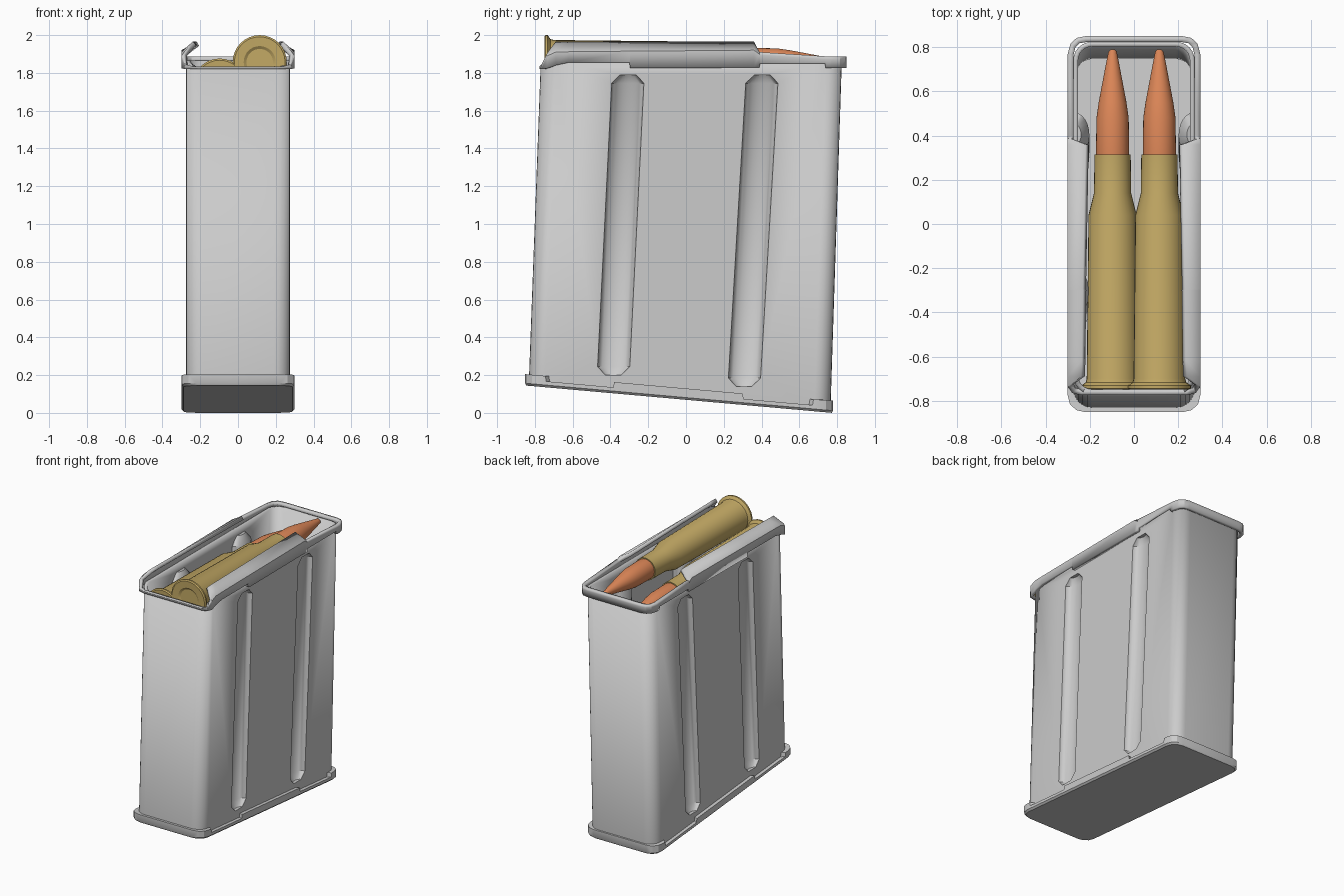
import bpy, bmesh
from math import sin, cos, pi, radians

if "Cube" in bpy.data.objects:
    bpy.data.objects.remove(bpy.data.objects["Cube"])


def make(name, verts, faces, color=None):
    me = bpy.data.meshes.new(name)
    me.from_pydata(verts, [], faces)
    ob = bpy.data.objects.new(name, me)
    bpy.context.collection.objects.link(ob)
    if color:
        mat = bpy.data.materials.get(color[0]) or bpy.data.materials.new(color[0])
        mat.diffuse_color = color[1]
        mat.use_nodes = True
        mat.node_tree.nodes["Principled BSDF"].inputs["Base Color"].default_value = mat.diffuse_color
        me.materials.append(mat)
    return ob


def smooth(ob, angle=35):
    bpy.ops.object.select_all(action='DESELECT')
    ob.select_set(True)
    bpy.context.view_layer.objects.active = ob
    bpy.ops.object.shade_smooth_by_angle(angle=radians(angle))


def loft(name, rings, color=None):
    # closed rings, counter-clockwise from above, capped at both ends
    n = len(rings[0])
    verts = [p for r in rings for p in r]
    faces = [(k*n + i, k*n + (i+1) % n, (k+1)*n + (i+1) % n, (k+1)*n + i)
             for k in range(len(rings)-1) for i in range(n)]
    faces += [tuple(reversed(range(n))), tuple(range(len(verts)-n, len(verts)))]
    return make(name, verts, faces, color)


def strip(name, rows, extra=()):
    # open grid of quads, mirrored across x
    n = len(rows[0])
    verts = [p for r in rows for p in r]
    faces = [(k*n + i, k*n + i+1, (k+1)*n + i+1, (k+1)*n + i)
             for k in range(len(rows)-1) for i in range(n-1)]
    ob = make(name, verts, faces + list(extra))
    ob.modifiers.new("mirror", 'MIRROR')
    return ob


def round_rect(hx, y0, y1, r, z, seg=6):
    pts = []
    for cx, cy, a0 in ((hx-r, y1-r, 0), (r-hx, y1-r, 90), (r-hx, y0+r, 180), (hx-r, y0+r, 270)):
        for i in range(seg+1):
            a = radians(a0 + 90*i/seg)
            x, y = cx + r*cos(a), cy + r*sin(a)
            pts.append((x, y, z(y)))
    return pts


def base_z(y):
    return 0.145 - 0.0892*(y + 0.85)


# Leaning box body
body = loft("magazine_body", [
    round_rect(0.275, -0.832, 0.765, 0.085, lambda y: base_z(y) + 0.02),
    round_rect(0.275, -0.77, 0.825, 0.085, lambda y: 1.83 + min(0.035, (y + 0.77)*0.5))])

# Pressed grooves on both sides
for y0, y1, z0, z1 in ((-0.385, -0.306, 0.20, 1.79), (0.307, 0.404, 0.14, 1.79)):
    for side in (-1, 1):
        rings = []
        for z, s in ((z0, 0.5), (z0+0.045, 1), (z1-0.045, 1), (z1, 0.5)):
            yc = y0 + (y1-y0)*(z-z0)/(z1-z0)
            rings.append([(side*0.278 + 0.055*s*cos(2*pi*i/24),
                           yc + 0.086*s*sin(2*pi*i/24), z) for i in range(24)])
        cutter = loft("groove_cutter", rings)
        cutter.hide_render = True
        cutter.hide_set(True)
        mod = body.modifiers.new("groove", 'BOOLEAN')
        mod.operation = 'DIFFERENCE'
        mod.solver = 'EXACT'
        mod.object = cutter
bpy.context.view_layer.update()
dg = bpy.context.evaluated_depsgraph_get()
cut = bpy.data.meshes.new_from_object(body.evaluated_get(dg))
body.modifiers.clear()
body.data = cut
for ob in [o for o in bpy.data.objects if o.name.startswith("groove_cutter")]:
    bpy.data.objects.remove(ob)

# Open the top and give the walls thickness
bm = bmesh.new()
bm.from_mesh(cut)
top = [f for f in bm.faces if f.calc_center_median().z > 1.815 and f.normal.z > 0.5]
bmesh.ops.delete(bm, geom=top, context='FACES')
bm.to_mesh(cut)
bm.free()
smooth(body)
sol = body.modifiers.new("wall", 'SOLIDIFY')
sol.thickness, sol.offset = 0.022, -1

# Rim and feed lips: x, y, bottom z, fold z, top z, inward lean
rim = [(0, -.775, 1.82, 1.833, 1.835, 0), (.24, -.775, 1.82, 1.833, 1.835, 0),
       (.28, -.765, 1.82, 1.84, 1.845, 0), (.30, -.735, 1.825, 1.89, 1.905, .01),
       (.30, -.69, 1.84, 1.91, 1.966, .06), (.30, -.62, 1.855, 1.912, 1.967, .062),
       (.30, -.30, 1.855, 1.915, 1.967, .067), (.30, -.295, 1.825, 1.915, 1.967, .067),
       (.30, .36, 1.828, 1.92, 1.966, .08), (.30, .388, 1.828, 1.9, 1.912, .01),
       (.30, .393, 1.85, 1.895, 1.91, 0), (.30, .735, 1.85, 1.872, 1.888, 0),
       (.30, .74, 1.825, 1.872, 1.888, 0), (.30, .77, 1.825, 1.87, 1.886, 0),
       (.288, .815, 1.825, 1.87, 1.886, 0), (.26, .842, 1.825, 1.87, 1.886, 0),
       (.22, .85, 1.825, 1.87, 1.886, 0), (0, .85, 1.825, 1.87, 1.886, 0)]
lips = strip("rim_and_feed_lips", [[(x, y, b) for x, y, b, m, t, s in rim],
                                   [(x, y, m) for x, y, b, m, t, s in rim],
                                   [(x - s, y, t) for x, y, b, m, t, s in rim]])
smooth(lips, 25)
sol = lips.modifiers.new("sheet", 'SOLIDIFY')
sol.thickness, sol.offset = 0.027, -1

# Base cap with stepped upper edge: x, y, height
cap = [(0, -.852, .06), (.22, -.852, .06), (.262, -.842, .06), (.29, -.815, .06),
       (.30, -.775, .06), (.30, -.745, .06), (.30, -.74, .032), (.30, -.385, .032),
       (.30, -.38, .06), (.30, .30, .06), (.30, .305, .032), (.30, .67, .032),
       (.30, .675, .062), (.30, .70, .063), (.29, .74, .065), (.262, .768, .065),
       (.22, .778, .065), (0, .778, .065)]


def inset(kx, ky, top):
    out = []
    for x, y, h in cap:
        yi = -0.037 + (y + 0.037)*ky
        out.append((x*kx, yi, base_z(yi) + (h if top else 0)))
    return out


base = strip("base_cap", [inset(.96, .992, False),
                          [(x, y, base_z(y) + .012) for x, y, h in cap],
                          [(x, y, base_z(y) + h) for x, y, h in cap],
                          inset(.88, .962, True)],
             extra=[tuple(reversed(range(len(cap))))])
smooth(base, 30)

# Cartridges lying along y, staggered
BRASS = ("brass", (0.55, 0.40, 0.13, 1))
COPPER = ("copper", (0.75, 0.25, 0.10, 1))
CASE = [(.025, -.738), (.07, -.738), (.085, -.748), (.134, -.75), (.143, -.744), (.143, -.732),
        (.122, -.718), (.117, -.70), (.109, .04), (.084, .14), (.082, .315), (.07, .315)]
BULLET = [(.072, .29), (.075, .32), (.073, .48), (.063, .55), (.046, .64),
          (.029, .73), (.019, .78), (.009, .79)]


def turned(name, profile, x, z, color, n=32):
    rings = [[(x + r*cos(2*pi*i/n), y, z - r*sin(2*pi*i/n)) for i in range(n)]
             for r, y in profile]
    smooth(loft(name, rings, color), 30)


for side, x, z in (("left", -0.097, 1.733), ("right", 0.115, 1.857)):
    turned(side + "_cartridge_case", CASE, x, z, BRASS)
    turned(side + "_bullet", BULLET, x, z, COPPER)
